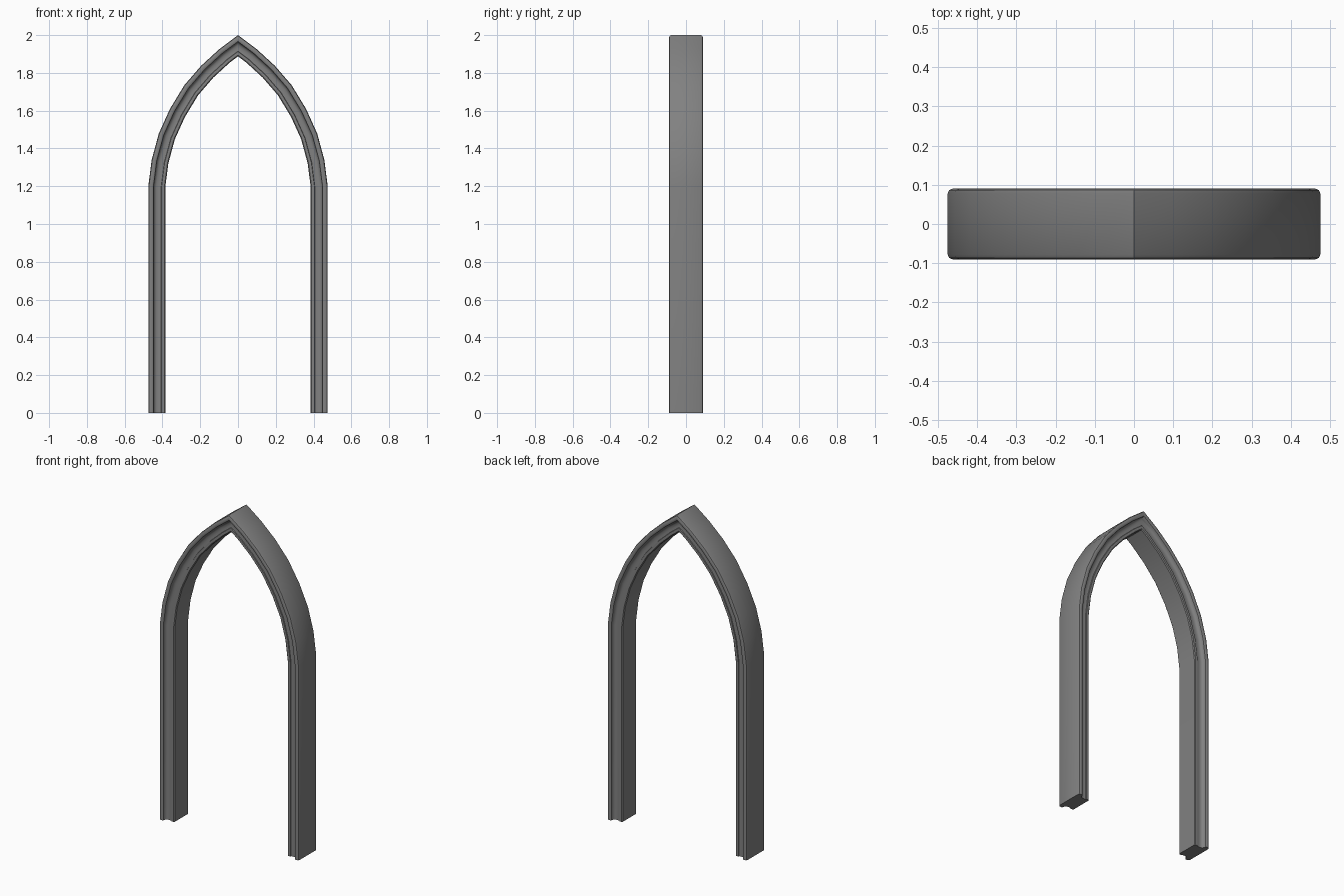
import bpy, bmesh, math
from mathutils import Vector

if "Cube" in bpy.data.objects:
    bpy.data.objects.remove(bpy.data.objects["Cube"])

stone = bpy.data.materials.new("grey_stone")
stone.diffuse_color = (0.22, 0.22, 0.22, 1)
stone.use_nodes = True
stone.node_tree.nodes["Principled BSDF"].inputs["Base Color"].default_value = stone.diffuse_color

# Outer outline of the pointed arch, right foot to apex, then mirrored
half = [(0.475, 0), (0.475, 1.2), (0.457, 1.34), (0.419, 1.48), (0.36, 1.61),
        (0.284, 1.735), (0.195, 1.838), (0.1, 1.925), (0, 2)]
path = [Vector(p) for p in half + [(-x, z) for x, z in half[-2::-1]]]

# Moulding section, front half: (depth inward from outer edge, distance from centre)
front = [(0, 0.078), (0.0035, 0.0865), (0.012, 0.09), (0.022, 0.09), (0.027, 0.087),
         (0.0285, 0.078), (0.033, 0.069), (0.042, 0.064), (0.055, 0.063), (0.068, 0.065),
         (0.07, 0.07), (0.085, 0.07), (0.09, 0.065)]
section = [(d, -y) for d, y in front] + [(d, y) for d, y in reversed(front)]


def inward(i):
    """Mitred inward direction at path point i."""
    normals = []
    for a, b in ((i - 1, i), (i, i + 1)):
        if a >= 0 and b < len(path):
            t = (path[b] - path[a]).normalized()
            normals.append(Vector((-t.y, t.x)))
    m = sum(normals, Vector((0, 0))).normalized()
    return m / m.dot(normals[0])


# Sweep the section along the outline
bm = bmesh.new()
rings = []
for i, p in enumerate(path):
    m = inward(i)
    rings.append([bm.verts.new((p.x + m.x * d, y, p.y + m.y * d)) for d, y in section])
n = len(section)
for r, s in zip(rings, rings[1:]):
    for k in range(n):
        bm.faces.new((r[k], r[(k + 1) % n], s[(k + 1) % n], s[k]))
bm.faces.new(rings[0])
bm.faces.new(rings[-1])
bmesh.ops.recalc_face_normals(bm, faces=bm.faces)

mesh = bpy.data.meshes.new("arch_frame")
bm.to_mesh(mesh)
bm.free()
mesh.materials.append(stone)
arch = bpy.data.objects.new("arch_frame", mesh)
bpy.context.collection.objects.link(arch)
bpy.context.view_layer.objects.active = arch
arch.select_set(True)
bpy.ops.object.shade_smooth_by_angle(angle=math.radians(35))
